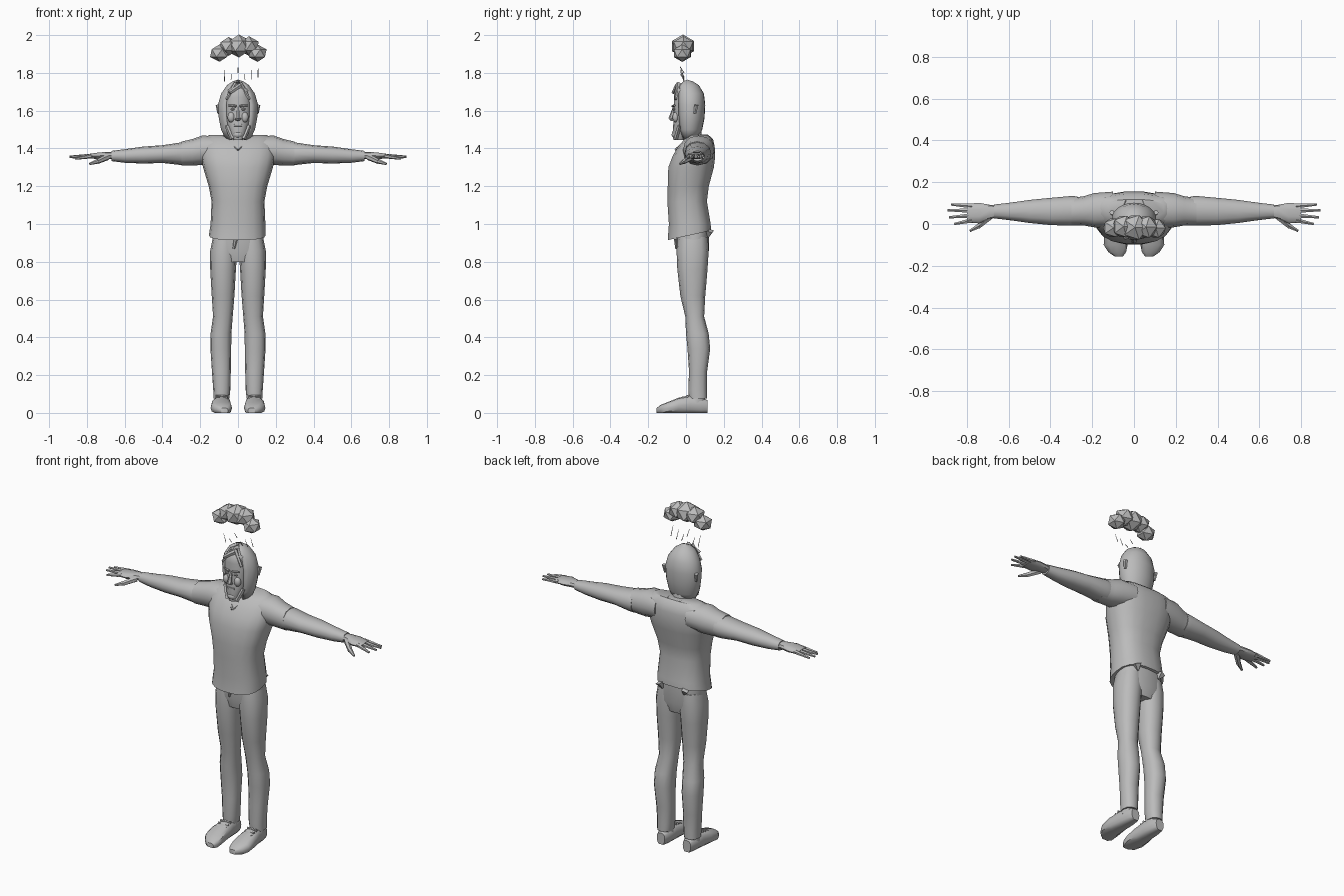
import bpy, bmesh, math
from mathutils import Vector

grey = bpy.data.materials.new("plain_grey")
grey.diffuse_color = (0.5, 0.5, 0.5, 1)


def finish(name, bm, angle=40):
    bmesh.ops.recalc_face_normals(bm, faces=bm.faces)
    me = bpy.data.meshes.new(name)
    bm.to_mesh(me)
    bm.free()
    me.materials.append(grey)
    ob = bpy.data.objects.new(name, me)
    bpy.context.collection.objects.link(ob)
    bpy.ops.object.select_all(action='DESELECT')
    ob.select_set(True)
    bpy.context.view_layer.objects.active = ob
    if angle:
        bpy.ops.object.shade_smooth_by_angle(angle=math.radians(angle))
    return ob


def spow(v, p):
    return math.copysign(abs(v) ** p, v)


def loft(name, rings, axis='Z', n=14, power=0.9, tilt=None, arc=None, angle=40):
    """Rings are (position along axis, centre a, centre b, radius a, radius b)."""
    bm, loops = bmesh.new(), []
    for i, (t, ca, cb, ra, rb) in enumerate(rings):
        loop = []
        for k in range(n):
            th = 2 * math.pi * k / n if arc is None else math.radians(90 - arc + 2 * arc * k / (n - 1))
            a = ca + ra * spow(math.cos(th), power)
            b = cb + rb * spow(math.sin(th), power)
            tt = t + (tilt * (b - cb) if tilt and i == 0 else 0)
            co = {'Z': (a, b, tt), 'X': (tt, a, b), 'Y': (a, tt, b)}[axis]
            loop.append(bm.verts.new(co))
        loops.append(loop)
    for lo, hi in zip(loops, loops[1:]):
        for k in range(n if arc is None else n - 1):
            j = (k + 1) % n
            bm.faces.new((lo[k], lo[j], hi[j], hi[k]))
    if arc is None:
        bm.faces.new(loops[0])
        bm.faces.new(loops[-1])
    return finish(name, bm, angle)


def rod(name, p, q, r1, r2, n=6):
    p, q = Vector(p), Vector(q)
    bm = bmesh.new()
    bmesh.ops.create_cone(bm, cap_ends=True, segments=n, radius1=r1, radius2=r2, depth=(q - p).length)
    rot = (q - p).to_track_quat('Z', 'Y')
    for v in bm.verts:
        v.co = rot @ v.co + (p + q) / 2
    return finish(name, bm, 50)


def blob(name, c, s, sub=1, angle=None):
    bm = bmesh.new()
    bmesh.ops.create_icosphere(bm, subdivisions=sub, radius=1)
    for v in bm.verts:
        v.co = Vector([c[i] + v.co[i] * s[i] for i in range(3)])
    return finish(name, bm, angle)


# Shirt body with a hem that rises towards the back
loft("shirt", [
    (0.94, -0.004, 0.018, 0.150, 0.116), (1.00, 0, 0.020, 0.145, 0.112),
    (1.12, 0, 0.006, 0.140, 0.106), (1.20, 0, 0.012, 0.155, 0.110),
    (1.30, 0, 0.027, 0.185, 0.122), (1.36, 0, 0.042, 0.198, 0.114),
    (1.41, 0, 0.055, 0.195, 0.098), (1.45, 0, 0.068, 0.185, 0.076),
    (1.472, 0, 0.073, 0.150, 0.045)], n=18, power=0.8, tilt=0.22)

# Waist of the trousers, with fly and ragged back flaps
loft("trouser_waist", [
    (0.80, 0, 0.035, 0.10, 0.070), (0.86, 0, 0.036, 0.142, 0.085),
    (0.97, 0, 0.036, 0.130, 0.085)], n=16, power=0.75)
rod("fly", (-0.022, -0.05, 0.87), (-0.012, -0.053, 0.92), 0.007, 0.011)

# Neck, V collar
loft("neck", [(1.38, 0, 0.055, 0.062, 0.058), (1.46, 0, 0.035, 0.052, 0.052),
              (1.52, 0, 0.025, 0.050, 0.055)], n=10)

for s, side in ((-1, "left"), (1, "right")):
    rod(side + "_collar", (0, -0.055, 1.393), (s * 0.075, 0.025, 1.462), 0.007, 0.007)
    rod(side + "_back_collar", (s * 0.075, 0.025, 1.462), (s * 0.04, 0.115, 1.468), 0.007, 0.007)
    rod(side + "_pocket_flap", (s * 0.07, 0.118, 0.93), (s * 0.085, 0.126, 0.965), 0.004, 0.025, 4)

    # Short sleeve, arm and palm
    loft(side + "_sleeve", [
        (s * 0.10, 0.070, 1.395, 0.085, 0.070), (s * 0.19, 0.066, 1.390, 0.082, 0.078),
        (s * 0.24, 0.063, 1.380, 0.070, 0.070), (s * 0.30, 0.058, 1.373, 0.066, 0.063)],
        axis='X', n=12)
    loft(side + "_arm", [
        (s * 0.27, 0.066, 1.372, 0.066, 0.060), (s * 0.30, 0.063, 1.372, 0.071, 0.060),
        (s * 0.40, 0.060, 1.370, 0.065, 0.047), (s * 0.50, 0.060, 1.365, 0.055, 0.045),
        (s * 0.60, 0.060, 1.360, 0.041, 0.036), (s * 0.67, 0.060, 1.360, 0.033, 0.027)],
        axis='X', n=12)
    loft(side + "_palm", [
        (s * 0.64, 0.060, 1.362, 0.026, 0.021), (s * 0.69, 0.058, 1.363, 0.034, 0.020),
        (s * 0.74, 0.052, 1.361, 0.049, 0.018), (s * 0.80, 0.052, 1.359, 0.045, 0.011)],
        axis='X', n=10)
    for k, (y0, x1, y1, z1) in enumerate(((0.086, 0.875, 0.093, 1.352), (0.064, 0.892, 0.066, 1.356),
                                          (0.041, 0.885, 0.032, 1.355), (0.018, 0.86, 0.000, 1.346))):
        rod(f"{side}_finger_{k + 1}", (s * 0.775, y0, 1.360), (s * x1, y1, z1), 0.0125, 0.006)
    rod(side + "_thumb", (s * 0.69, 0.035, 1.355), (s * 0.745, -0.012, 1.330), 0.017, 0.013)
    rod(side + "_thumb_tip", (s * 0.74, -0.008, 1.333), (s * 0.785, -0.033, 1.318), 0.013, 0.006)

    # Trouser leg
    loft(side + "_trouser_leg", [
        (0.075, s * 0.088, 0.064, 0.042, 0.048), (0.12, s * 0.086, 0.062, 0.045, 0.050),
        (0.22, s * 0.088, 0.064, 0.050, 0.048), (0.34, s * 0.091, 0.068, 0.055, 0.060),
        (0.42, s * 0.090, 0.060, 0.055, 0.060), (0.51, s * 0.080, 0.046, 0.052, 0.050),
        (0.62, s * 0.079, 0.036, 0.060, 0.066), (0.76, s * 0.079, 0.034, 0.068, 0.080),
        (0.86, s * 0.075, 0.035, 0.072, 0.085), (0.93, s * 0.068, 0.036, 0.065, 0.080)],
        n=12, power=0.85)

    # Shoe with a flat sole, tongue and lace bands
    shoe = loft(side + "_shoe", [
        (0.115, s * 0.085, 0.035, 0.026, 0.032), (0.08, s * 0.085, 0.040, 0.038, 0.042),
        (0.02, s * 0.086, 0.045, 0.044, 0.048), (-0.04, s * 0.089, 0.038, 0.053, 0.042),
        (-0.10, s * 0.088, 0.026, 0.057, 0.030), (-0.135, s * 0.080, 0.020, 0.042, 0.022),
        (-0.155, s * 0.073, 0.014, 0.020, 0.012)], axis='Y', n=12, power=0.75)
    for v in shoe.data.vertices:
        v.co.z = max(v.co.z, 0.0)
        if v.co.z < 0.008:
            v.co.z = 0.0
    loft(side + "_ankle", [(0.05, s * 0.086, 0.050, 0.040, 0.052), (0.10, s * 0.086, 0.060, 0.036, 0.043)], n=10)
    for k in range(3):
        y, z = 0.012 - 0.022 * k, 0.094 - 0.007 * k
        rod(f"{side}_lace_{k + 1}", (s * 0.055, y, z - 0.008), (s * 0.118, y - 0.006, z - 0.006), 0.007, 0.007)

    # Ear, eye, brow and beard strand
    rod(side + "_ear", (s * 0.101, 0.047, 1.585), (s * 0.106, 0.055, 1.63), 0.008, 0.012)
    blob(side + "_eye", (s * 0.029, -0.064, 1.607), (0.013, 0.008, 0.007))
    rod(side + "_brow", (s * 0.010, -0.071, 1.624), (s * 0.050, -0.060, 1.628), 0.007, 0.005)
    blob(side + "_cheek", (s * 0.036, -0.055, 1.565), (0.020, 0.017, 0.028), 2, 60)
    rod(side + "_beard", (s * 0.060, -0.035, 1.52), (s * 0.030, -0.055, 1.45), 0.011, 0.012, 5)
    rod(side + "_fringe", (s * 0.010, -0.040, 1.745), (s * 0.062, -0.055, 1.66), 0.012, 0.007, 5)

# Face and skull
loft("face", [
    (1.445, 0, -0.035, 0.026, 0.032), (1.475, 0, -0.025, 0.042, 0.048),
    (1.53, 0, -0.010, 0.060, 0.058), (1.60, 0, -0.005, 0.070, 0.060),
    (1.67, 0, 0.000, 0.070, 0.066), (1.71, 0, 0.000, 0.060, 0.062),
    (1.745, 0, 0.005, 0.035, 0.035)], n=14)
rod("nose", (0, -0.063, 1.62), (0, -0.080, 1.555), 0.006, 0.014)
blob("nostrils", (0, -0.074, 1.555), (0.018, 0.015, 0.010))
rod("upper_lip", (-0.022, -0.062, 1.522), (0.022, -0.062, 1.522), 0.008, 0.008)
rod("lower_lip", (-0.018, -0.061, 1.510), (0.018, -0.061, 1.510), 0.008, 0.008)
blob("chin", (0, -0.056, 1.473), (0.028, 0.021, 0.020), 2, 60)
rod("hair_lock", (0.015, -0.045, 1.735), (-0.045, -0.066, 1.695), 0.013, 0.010, 5)

# Hair shell, open at the front around the face
hair = loft("hair", [
    (1.44, 0, 0.020, 0.062, 0.040), (1.50, 0, 0.020, 0.090, 0.066),
    (1.56, 0, 0.022, 0.102, 0.076), (1.63, 0, 0.022, 0.107, 0.080),
    (1.69, 0, 0.020, 0.090, 0.075), (1.735, 0, 0.012, 0.058, 0.056),
    (1.755, 0, 0.008, 0.028, 0.028), (1.764, 0, 0.006, 0.001, 0.001)],
    n=19, power=1.0, arc=142, angle=50)
mod = hair.modifiers.new("thickness", 'SOLIDIFY')
mod.thickness, mod.offset = 0.012, -1

# Storm cloud
for k, (x, y, z, rx, ry, rz) in enumerate((
        (-0.098, -0.018, 1.905, 0.056, 0.052, 0.046), (-0.050, -0.012, 1.940, 0.058, 0.060, 0.050),
        (0.005, -0.016, 1.942, 0.070, 0.068, 0.061), (0.058, -0.014, 1.942, 0.058, 0.060, 0.052),
        (0.104, -0.020, 1.904, 0.053, 0.052, 0.046))):
    blob(f"cloud_puff_{k + 1}", (x, y, z), (rx, ry, rz))

# Falling rain
for k, (x, z0, z1) in enumerate(((-0.072, 1.755, 1.815), (-0.036, 1.765, 1.795), (0.0, 1.80, 1.835),
                                 (0.036, 1.765, 1.795), (0.070, 1.765, 1.815), (0.106, 1.775, 1.832))):
    rod(f"raindrop_{k + 1}", (x, -0.010, z0), (x, -0.032, z1), 0.0025, 0.001, 4)
